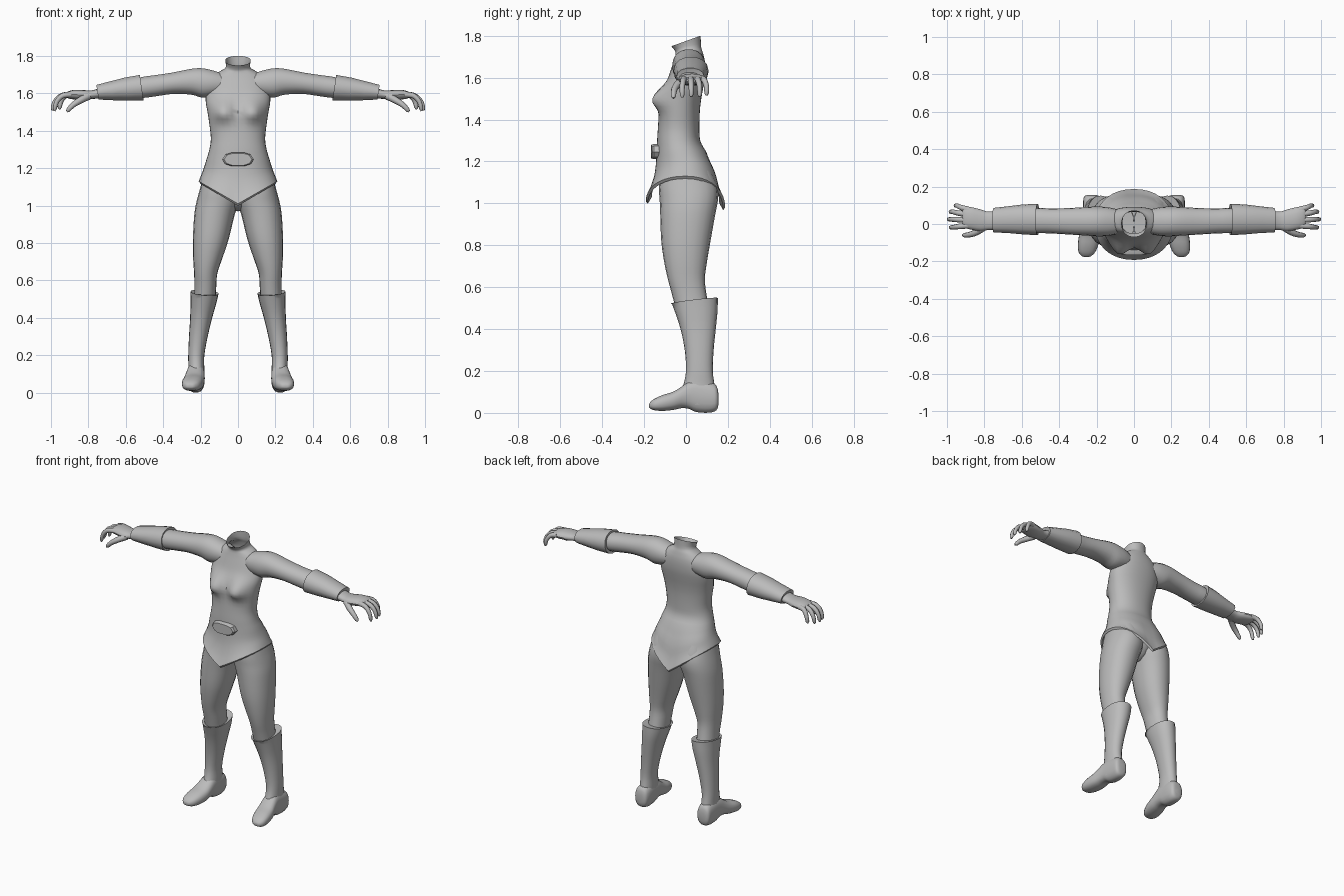
import bpy, bmesh, math
from mathutils import Vector

grey = bpy.data.materials.new("plain grey")
grey.diffuse_color = (0.5, 0.5, 0.5, 1)


def smooth(st, k=3):
    """Catmull-Rom resampling of a station list."""
    out = []
    for i in range(len(st) - 1):
        a, b, c, d = st[max(i - 1, 0)], st[i], st[i + 1], st[min(i + 2, len(st) - 1)]
        for j in range(k):
            t = j / k
            out.append(tuple(0.5 * (2 * q + (r - p) * t + (2 * p - 5 * q + 4 * r - s) * t * t
                                    + (3 * q - p - 3 * r + s) * t ** 3)
                             for p, q, r, s in zip(a, b, c, d)))
    return out + [tuple(st[-1])]


def loft(name, rings, caps=(True, True), mirror=False, angle=40):
    """Skin a list of equal-length closed rings."""
    bm = bmesh.new()
    vs = [[bm.verts.new(p) for p in r] for r in rings]
    n = len(rings[0])
    for a, b in zip(vs, vs[1:]):
        for i in range(n):
            bm.faces.new((a[i], a[(i + 1) % n], b[(i + 1) % n], b[i]))
    if caps[0]:
        bm.faces.new(vs[0][::-1])
    if caps[1]:
        bm.faces.new(vs[-1])
    bmesh.ops.recalc_face_normals(bm, faces=bm.faces)
    me = bpy.data.meshes.new(name)
    bm.to_mesh(me)
    bm.free()
    me.materials.append(grey)
    ob = bpy.data.objects.new(name, me)
    bpy.context.collection.objects.link(ob)
    if mirror:
        ob.modifiers.new("mirror", 'MIRROR')
    bpy.ops.object.select_all(action='DESELECT')
    ob.select_set(True)
    bpy.context.view_layer.objects.active = ob
    bpy.ops.object.shade_smooth_by_angle(angle=math.radians(angle))
    return ob


def oval(u0, u1, v0, v1, n=20, p=0.92):
    """Rounded section between two extents on each axis."""
    pts = []
    for i in range(n):
        a = 2 * math.pi * i / n
        c, s = math.cos(a), math.sin(a)
        pts.append(((u0 + u1) / 2 + (u1 - u0) / 2 * math.copysign(abs(c) ** p, c),
                    (v0 + v1) / 2 + (v1 - v0) / 2 * math.copysign(abs(s) ** p, s)))
    return pts


def along_z(st, n=20):
    return [[(x, y, s[0]) for x, y in oval(*s[1:], n=n)] for s in st]


def along_x(st, n=18):
    return [[(s[0], y, z) for y, z in oval(*s[1:], n=n)] for s in st]


def along_y(st, n=18):
    return [[(x, s[0], z) for x, z in oval(*s[1:], n=n, p=0.8)] for s in st]


# Torso with neck, bust and pointed tunic hem: z, half width, front, back
torso = smooth([(1.775, .068, -.07, .07), (1.735, .066, -.052, .072), (1.715, .10, -.05, .08),
                (1.69, .135, -.055, .088), (1.65, .16, -.068, .092), (1.60, .172, -.085, .09),
                (1.55, .172, -.105, .082), (1.50, .163, -.115, .073), (1.44, .154, -.128, .066),
                (1.36, .145, -.134, .064), (1.30, .153, -.138, .068), (1.25, .168, -.14, .095),
                (1.20, .185, -.148, .14), (1.16, .20, -.168, .162), (1.13, .21, -.192, .187)])


def torso_point(x, y, z):
    zz = z
    if y < 0:  # bust
        dz = (z - 1.495) / (.045 if z < 1.495 else .06)
        y -= .058 * math.exp(-((abs(x) - .08) / .055) ** 2 - dz * dz) * min(1, -y / .05)
    if z > 1.70:  # tilted collar
        zz += (z - 1.70) / .075 * .36 * y
    w = min(1, max(0, (1.25 - z) / .12))  # hem drops to a point front and back
    drop = (.12 if y < 0 else .15) * max(0, 1 - abs(x) / .21)
    return x, y, zz - w * drop


rings = [[torso_point(x, y, s[0]) for x, y in oval(-s[1], s[1], s[2], s[3], n=36)] for s in torso]
hem = rings[-1]
rings.append([(x * .96, y * .95, z - .012) for x, y, z in hem])
rings.append([(x * .88, y * .85, z + .02) for x, y, z in hem])
loft("torso", rings, caps=(False, False), angle=50)

# Hips under the tunic
loft("hips", along_z([(1.15, -.17, .17, -.13, .13), (1.06, -.13, .13, -.11, .13),
                      (1.0, -.06, .06, -.07, .09), (.97, -.025, .025, -.03, .05)]))

# Legs: z, inner, outer, front, back
loft("leg", along_z(smooth([
    (1.16, .0, .185, -.12, .12), (1.08, -.005, .206, -.13, .15), (1.02, -.004, .222, -.126, .153),
    (.95, .018, .234, -.123, .14), (.82, .05, .241, -.118, .117), (.72, .083, .24, -.104, .10),
    (.64, .11, .235, -.087, .09), (.57, .116, .233, -.068, .097), (.50, .12, .235, -.05, .11)])),
    mirror=True)

# Boot shafts with slanted, rimmed tops
shaft = along_z(smooth([
    (.535, .103, .253, -.073, .152), (.48, .115, .254, -.052, .15), (.40, .138, .256, -.026, .142),
    (.30, .162, .262, -.006, .132), (.20, .18, .266, .0, .128), (.13, .18, .266, -.014, .137),
    (.07, .18, .272, -.04, .145), (.04, .185, .27, -.03, .14)]))
slant = [(x, y, z + .12 * (y - .04) + .08 * (x - .18)) for x, y, z in shaft[0]]
rim = [(.178 + (x - .178) * .8, .035 + (y - .035) * .78, z - .006) for x, y, z in slant]
loft("boot_shaft", [rim, slant] + shaft[1:], mirror=True)

# Feet: y, inner, outer, bottom, top
loft("boot_foot", along_y(smooth([
    (.155, .20, .25, .04, .09), (.145, .185, .268, .012, .13), (.11, .178, .272, .0, .15),
    (.05, .178, .274, .003, .16), (.015, .178, .277, .018, .152), (-.02, .178, .284, .022, .127),
    (-.06, .18, .294, .014, .102), (-.11, .19, .30, .009, .086), (-.15, .207, .296, .012, .068),
    (-.17, .227, .281, .02, .052), (-.176, .24, .268, .028, .042)])), mirror=True)

# Arms: x, front, back, bottom, top
loft("arm", along_x(smooth([
    (.06, -.045, .07, 1.60, 1.70), (.13, -.062, .088, 1.585, 1.722), (.19, -.066, .093, 1.576, 1.735),
    (.25, -.062, .091, 1.592, 1.732), (.35, -.056, .085, 1.596, 1.712), (.45, -.05, .083, 1.582, 1.697),
    (.53, -.048, .086, 1.574, 1.685), (.72, -.036, .072, 1.572, 1.64)])), mirror=True)

# Flared forearm cuffs, open towards the elbow
cuff = along_x([(.52, -.045, .08, 1.58, 1.68), (.515, -.06, .108, 1.561, 1.70),
                (.60, -.055, .104, 1.56, 1.685), (.68, -.048, .094, 1.562, 1.665),
                (.755, -.045, .086, 1.566, 1.646), (.75, -.03, .068, 1.576, 1.63)], n=14)
cuff = [[(x + (z - 1.63) * .15, y, z) for x, y, z in r] for r in cuff]
loft("cuff", cuff, mirror=True)

# Hands: x, front, back, bottom, top
loft("hand", along_x(smooth([
    (.73, -.033, .07, 1.573, 1.632), (.78, -.032, .066, 1.57, 1.616), (.82, -.038, .078, 1.565, 1.617),
    (.87, -.03, .09, 1.567, 1.619), (.905, -.02, .092, 1.572, 1.612), (.918, -.008, .086, 1.58, 1.604)]),
    n=16), mirror=True)


def digit(name, path, r0, r1):
    """Tapered tube with a rounded tip."""
    pts = [Vector(p) for p in smooth(path, 3)]
    out = []
    for i, p in enumerate(pts):
        d = (pts[min(i + 1, len(pts) - 1)] - pts[max(i - 1, 0)]).normalized()
        side = d.cross(Vector((0, 1, 0))).normalized()
        up = side.cross(d)
        t = i / (len(pts) - 1)
        r = (r0 + (r1 - r0) * t) * (.5 if t == 1 else 1)
        out.append([p + r * (math.cos(k * math.pi / 4) * side + math.sin(k * math.pi / 4) * up)
                    for k in range(8)])
    loft(name, out, mirror=True, angle=60)


# Fingers curling downwards: base y, tip y, tip x, tip z
for name, y0, y1, xt, zt in (("index_finger", -.008, -.018, .982, 1.505),
                             ("middle_finger", .022, .025, .993, 1.508),
                             ("ring_finger", .051, .065, .983, 1.508),
                             ("little_finger", .077, .098, .955, 1.515)):
    reach = xt - .89
    digit(name, [(.885, y0, 1.594), (.89 + reach * .5, (y0 + y1) / 2, 1.588),
                 (.89 + reach * .86, y1, 1.556), (xt, y1, zt)], .0165, .0105)
digit("thumb", [(.80, -.015, 1.585), (.845, -.045, 1.562), (.885, -.058, 1.535),
                (.915, -.06, 1.502)], .021, .011)

# Elongated belt buckle with a bevelled front
outline = [(-.085, 1.245), (-.068, 1.222), (-.035, 1.211), (.035, 1.211), (.068, 1.222),
           (.085, 1.245), (.068, 1.273), (.035, 1.283), (-.035, 1.283), (-.068, 1.273)]
loft("buckle", [[(x * k, y + .9 * x * x, 1.246 + (z - 1.246) * k) for x, z in outline]
                for y, k in ((-.12, 1), (-.158, 1), (-.167, .88))], angle=30)
